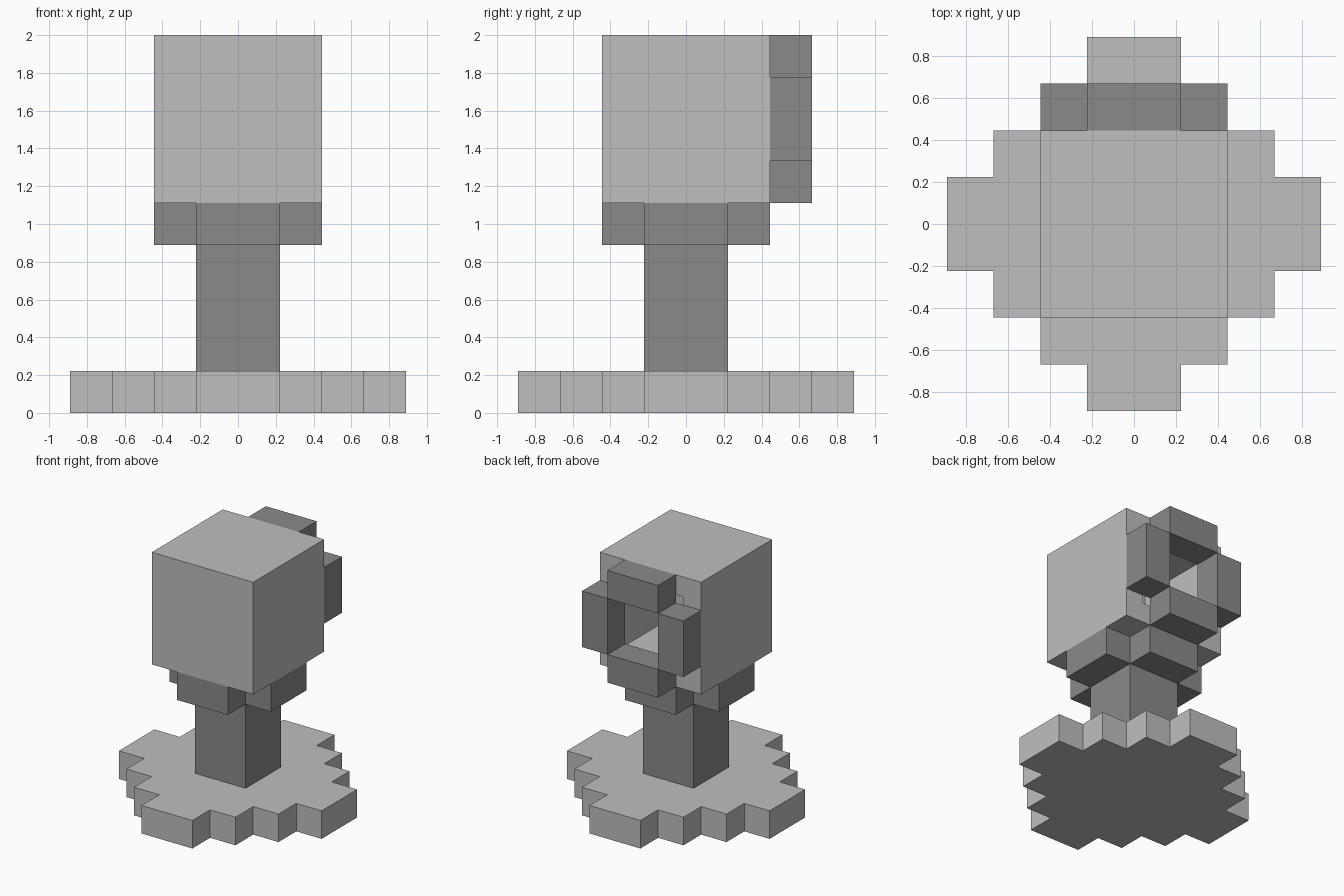
import bpy, bmesh
from mathutils import Vector

U = 2 / 9  # edge length of one block

default = bpy.data.objects.get("Cube")
if default:
    bpy.data.objects.remove(default, do_unlink=True)


def make_material(name, value):
    mat = bpy.data.materials.new(name)
    mat.use_nodes = True
    colour = (value, value, value, 1)
    mat.diffuse_color = colour
    mat.node_tree.nodes["Principled BSDF"].inputs["Base Color"].default_value = colour
    return mat


light = make_material("light grey", 0.52)
dark = make_material("dark grey", 0.254)


def finish(name, bm, mat):
    """Scale from block units and add the object to the scene."""
    bmesh.ops.recalc_face_normals(bm, faces=bm.faces)
    bmesh.ops.scale(bm, vec=(U, U, U), verts=bm.verts)
    mesh = bpy.data.meshes.new(name)
    bm.to_mesh(mesh)
    bm.free()
    mesh.materials.append(mat)
    obj = bpy.data.objects.new(name, mesh)
    bpy.context.collection.objects.link(obj)
    return obj


def add_box(bm, lo, hi):
    lo, hi = Vector(lo), Vector(hi)
    verts = bmesh.ops.create_cube(bm, size=1)["verts"]
    bmesh.ops.scale(bm, vec=hi - lo, verts=verts)
    bmesh.ops.translate(bm, vec=(lo + hi) / 2, verts=verts)


def stepped_slab(name, quarter, z0, z1, mat):
    """Extrude a stepped outline given by one quarter, turned four times."""
    outline, part = [], quarter
    for _ in range(4):
        outline += part
        part = [(-y, x) for x, y in part]
    bm = bmesh.new()
    face = bm.faces.new([bm.verts.new((x, y, z0)) for x, y in outline])
    top = bmesh.ops.extrude_face_region(bm, geom=[face], use_keep_orig=True)["geom"]
    bmesh.ops.translate(bm, vec=(0, 0, z1 - z0),
                        verts=[v for v in top if isinstance(v, bmesh.types.BMVert)])
    return finish(name, bm, mat)


# Round stepped base and cross-shaped collar
stepped_slab("base", [(4, 1), (3, 1), (3, 2), (2, 2), (2, 3), (1, 3), (1, 4)], 0, 1, light)
stepped_slab("collar", [(2, 1), (1, 1), (1, 2)], 4, 5, dark)

# Square stem
bm = bmesh.new()
add_box(bm, (-1, -1, 1), (1, 1, 4))
finish("stem", bm, dark)

# Head block with a square cavity opening at the back
bm = bmesh.new()
add_box(bm, (-2, -2, 5), (2, 2, 9))
bm.normal_update()
back = max(bm.faces, key=lambda f: f.calc_center_median().y)
bmesh.ops.inset_individual(bm, faces=[back], thickness=1)
floor = bmesh.ops.extrude_discrete_faces(bm, faces=[back])["faces"][0]
bmesh.ops.translate(bm, vec=(0, -3, 0), verts=floor.verts)
finish("head", bm, light)

# Ring of four bars around the opening
bm = bmesh.new()
for z in (5, 8):
    add_box(bm, (-1, 2, z), (1, 3, z + 1))
for x in (-2, 1):
    add_box(bm, (x, 2, 6), (x + 1, 3, 8))
finish("rear_ring", bm, dark)
